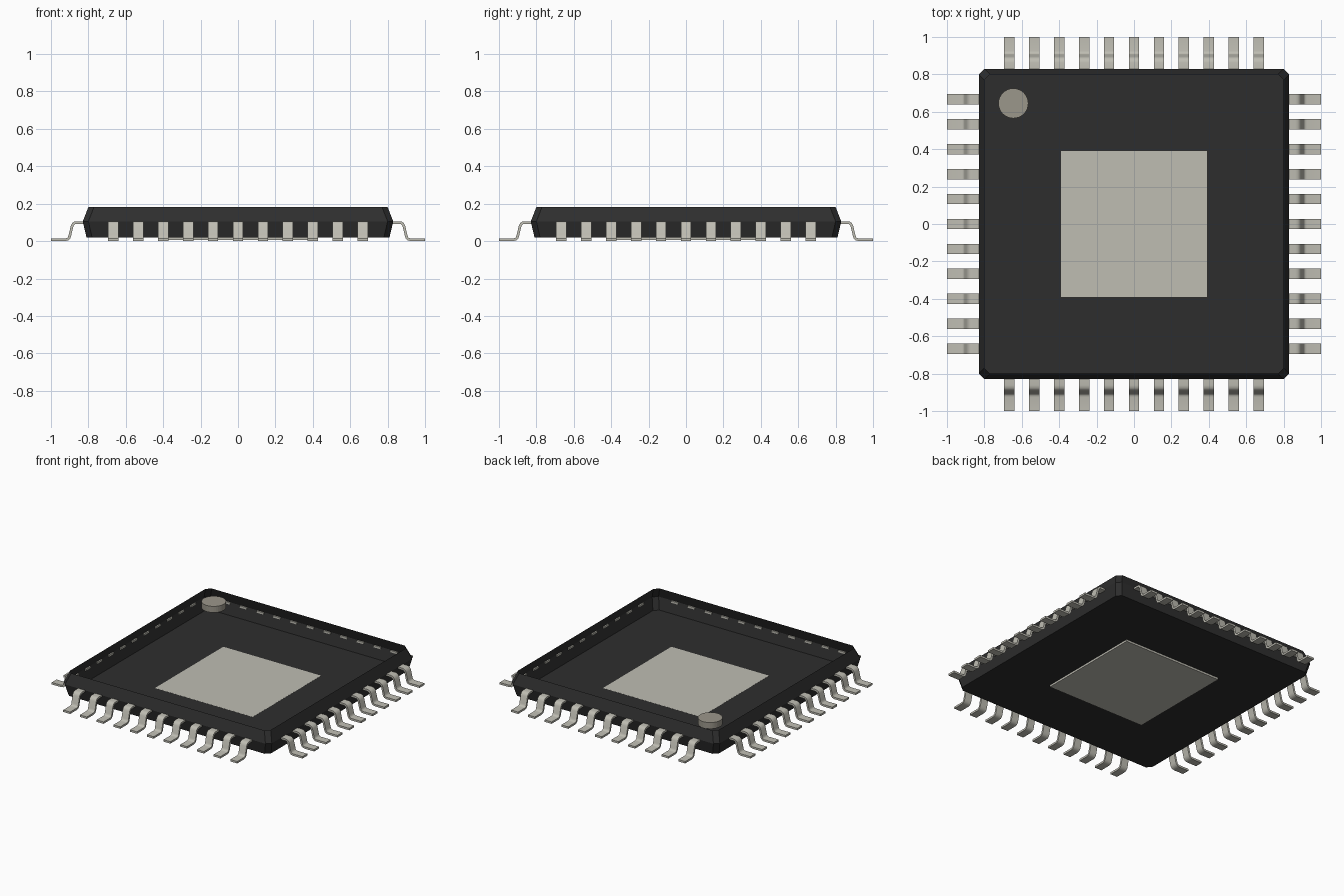
import bpy
import bmesh
import math
from mathutils import Matrix, Vector

cube = bpy.data.objects.get("Cube")
if cube:
    bpy.data.objects.remove(cube, do_unlink=True)


def make_material(name, color):
    mat = bpy.data.materials.new(name)
    mat.use_nodes = True
    rgba = (*color, 1.0)
    mat.diffuse_color = rgba
    mat.node_tree.nodes["Principled BSDF"].inputs["Base Color"].default_value = rgba
    return mat


def add_object(name, bm, mat):
    mesh = bpy.data.meshes.new(name)
    bm.to_mesh(mesh)
    bm.free()
    mesh.materials.append(mat)
    obj = bpy.data.objects.new(name, mesh)
    bpy.context.collection.objects.link(obj)
    return obj


charcoal = make_material("charcoal plastic", (0.027, 0.027, 0.027))
metal = make_material("warm silver", (0.52, 0.51, 0.45))
taupe = make_material("taupe marker", (0.33, 0.31, 0.26))

FLOOR_Z, MID_Z, TOP_Z = 0.02, 0.105, 0.182


# Package shell: chamfered square rings, closed below and open above
def chamfered_ring(bm, half, z, cut=0.03):
    inner = half - cut
    ring = []
    for turn in range(4):
        rot = Matrix.Rotation(turn * math.pi / 2, 3, 'Z')
        for point in ((half, inner), (inner, half)):
            ring.append(bm.verts.new(rot @ Vector((*point, z))))
    return ring


bm = bmesh.new()
rings = [chamfered_ring(bm, half, z) for half, z in
         ((0.81, FLOOR_Z), (0.83, MID_Z), (0.80, TOP_Z))]
bm.faces.new(list(reversed(rings[0])))
for low, high in zip(rings, rings[1:]):
    for i in range(len(low)):
        j = (i + 1) % len(low)
        bm.faces.new((low[i], low[j], high[j], high[i]))
add_object("package_shell", bm, charcoal)

# Heat pad under the package, its upper face flush with the floor
bm = bmesh.new()
pad_bottom, pad_top = 0.006, FLOOR_Z + 0.0005
bmesh.ops.create_cube(bm, size=1.0, matrix=Matrix.Translation(
    (0, 0, (pad_bottom + pad_top) / 2)) @ Matrix.Diagonal(
    (0.78, 0.78, pad_top - pad_bottom, 1)))
add_object("heat_pad", bm, metal)

# Round corner marker
bm = bmesh.new()
bmesh.ops.create_cone(bm, cap_ends=True, segments=32, radius1=0.08, radius2=0.08,
                      depth=0.045, matrix=Matrix.Translation((-0.645, 0.645, TOP_Z - 0.0215)))
add_object("corner_marker", bm, taupe)

# Bent lead: a centre line thickened to a strip, then widened
PATH = [(0.82, 0.099), (0.862, 0.099), (0.874, 0.097), (0.882, 0.091),
        (0.887, 0.080), (0.899, 0.030), (0.903, 0.018), (0.911, 0.010),
        (0.925, 0.007), (1.0, 0.007)]
THICK, WIDTH, PITCH, COUNT = 0.014, 0.055, 0.1333, 11


def lead_outline():
    pts = [Vector(p) for p in PATH]
    upper, lower = [], []
    for i, p in enumerate(pts):
        along = (pts[min(i + 1, len(pts) - 1)] - pts[max(i - 1, 0)]).normalized()
        side = Vector((-along.y, along.x)) * THICK / 2
        upper.append(p + side)
        lower.append(p - side)
    return upper, lower


def add_lead(bm, matrix):
    upper, lower = lead_outline()
    sections = []
    for u, l in zip(upper, lower):
        corners = ((u, -1), (u, 1), (l, 1), (l, -1))
        sections.append([bm.verts.new(matrix @ Vector((c.x, s * WIDTH / 2, c.y)))
                         for c, s in corners])
    for a, b in zip(sections, sections[1:]):
        for i in range(4):
            j = (i + 1) % 4
            bm.faces.new((a[i], a[j], b[j], b[i]))
    bm.faces.new(sections[0])
    bm.faces.new(list(reversed(sections[-1])))


# Rows of leads on all four sides
for turn, side in enumerate(("left", "back", "right", "front")):
    bm = bmesh.new()
    rot = Matrix.Rotation(turn * math.pi / 2, 4, 'Z')
    for n in range(COUNT):
        offset = (n - (COUNT - 1) / 2) * PITCH
        add_lead(bm, rot @ Matrix.Translation((0, offset, 0)))
    bmesh.ops.recalc_face_normals(bm, faces=bm.faces)
    row = add_object(side + "_lead_row", bm, metal)
    bpy.ops.object.select_all(action='DESELECT')
    row.select_set(True)
    bpy.context.view_layer.objects.active = row
    bpy.ops.object.shade_smooth_by_angle(angle=math.radians(50))
